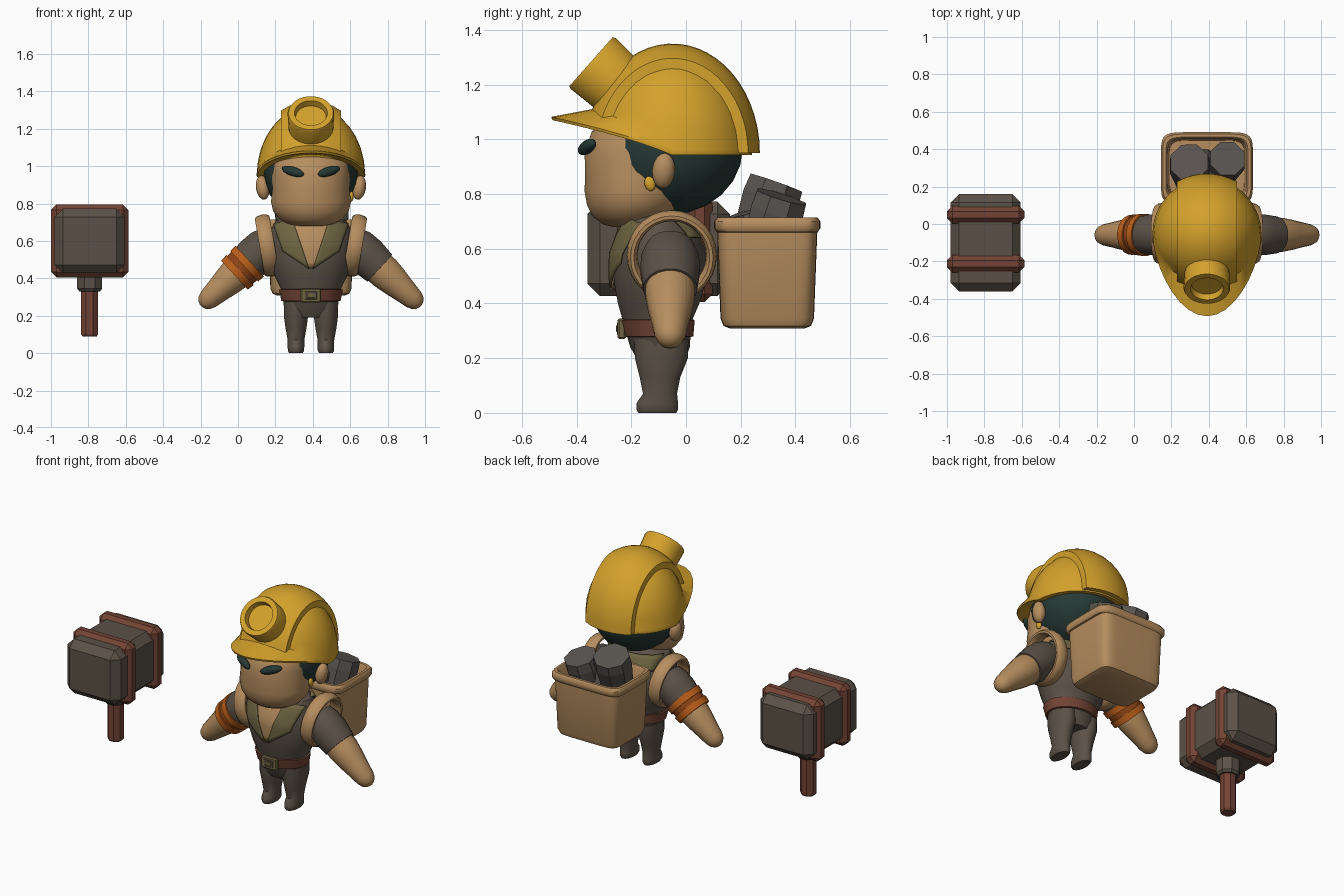
import bpy, bmesh, math
from mathutils import Matrix, Vector

if "Cube" in bpy.data.objects:
    bpy.data.objects.remove(bpy.data.objects["Cube"])

CX = 0.39  # centre line of the figure


def material(name, rgb):
    m = bpy.data.materials.new(name)
    m.diffuse_color = (*rgb, 1)
    m.use_nodes = True
    m.node_tree.nodes["Principled BSDF"].inputs["Base Color"].default_value = m.diffuse_color
    return m


YELLOW = material("helmet yellow", (0.66, 0.36, 0.025))
SKIN = material("tan", (0.47, 0.27, 0.115))
BROWN = material("dark brown", (0.105, 0.083, 0.063))
MAROON = material("reddish brown", (0.17, 0.057, 0.035))
HAIR = material("dark green", (0.02, 0.042, 0.036))
OLIVE = material("olive", (0.16, 0.13, 0.055))
ORANGE = material("orange", (0.50, 0.115, 0.01))
RUST = material("rust", (0.28, 0.06, 0.008))
STONE = material("stone", (0.10, 0.088, 0.08))


def finish(name, bm, mat, smooth=35, M=None):
    if M is not None:
        bm.transform(M)
    bmesh.ops.recalc_face_normals(bm, faces=bm.faces[:])
    me = bpy.data.meshes.new(name)
    bm.to_mesh(me)
    bm.free()
    me.materials.append(mat)
    ob = bpy.data.objects.new(name, me)
    bpy.context.collection.objects.link(ob)
    if smooth:
        bpy.ops.object.select_all(action='DESELECT')
        ob.select_set(True)
        bpy.context.view_layer.objects.active = ob
        bpy.ops.object.shade_smooth_by_angle(angle=math.radians(smooth))
    return ob


def skin_rows(bm, rows, closed=True, caps=True):
    """Bridge rows of points with quads."""
    vs = [[bm.verts.new(p) for p in r] for r in rows]
    n = len(vs[0])
    for a, b in zip(vs, vs[1:]):
        for i in range(n if closed else n - 1):
            j = (i + 1) % n
            bm.faces.new((a[i], a[j], b[j], b[i]))
    if caps:
        bm.faces.new(vs[0])
        bm.faces.new(vs[-1])


def loft(name, rings, mat, n=24, M=None, p=2, smooth=35):
    """Rings are (z, cx, cy, rx, ry); p above 2 squares the section."""
    def pw(v):
        return math.copysign(abs(v) ** (2 / p), v)
    bm = bmesh.new()
    skin_rows(bm, [[(cx + rx * pw(math.cos((i + .5) * math.tau / n)),
                     cy + ry * pw(math.sin((i + .5) * math.tau / n)), z)
                    for i in range(n)] for z, cx, cy, rx, ry in rings])
    return finish(name, bm, mat, smooth, M)


def ball(name, loc, size, mat, rot=(0, 0, 0), seg=24):
    bm = bmesh.new()
    bmesh.ops.create_uvsphere(bm, u_segments=seg, v_segments=seg // 2, radius=1)
    R = Matrix.Rotation(rot[2], 4, 'Z') @ Matrix.Rotation(rot[1], 4, 'Y') @ Matrix.Rotation(rot[0], 4, 'X')
    return finish(name, bm, mat, 60, Matrix.Translation(loc) @ R @ Matrix.Diagonal((*size, 1)))


def box(name, loc, size, mat, bevel):
    bm = bmesh.new()
    bmesh.ops.create_cube(bm, size=1)
    bm.transform(Matrix.Translation(loc) @ Matrix.Diagonal((*size, 1)))
    bmesh.ops.bevel(bm, geom=bm.edges[:], offset=bevel, segments=1, affect='EDGES')
    return finish(name, bm, mat, 0)


# Torso, belt and buckle
TORSO = [(.19, -.09, .11, .085), (.24, -.095, .145, .11), (.33, -.105, .155, .125),
         (.40, -.10, .19, .15), (.48, -.095, .22, .17), (.58, -.095, .225, .175),
         (.66, -.10, .215, .145), (.71, -.10, .19, .12), (.74, -.10, .12, .08)]
loft("torso", [(z, CX, c, a, b) for z, c, a, b in TORSO], BROWN)
loft("belt", [(.275, CX, -.1, .14, .11), (.28, CX, -.1, .16, .128),
              (.34, CX, -.105, .172, .138), (.345, CX, -.105, .14, .11)], MAROON)
box("buckle", (CX, -.235, .308), (.11, .03, .075), OLIVE, .006)
box("buckle_slot", (CX, -.249, .308), (.065, .008, .042), BROWN, .002)
box("buckle_pin", (CX, -.252, .308), (.04, .008, .024), OLIVE, .002)


def cloth(name, quad, mat, off, front=True):
    """Thin four-cornered cloth panel wrapped on the torso."""
    a, b, c, d = [Vector(q) for q in quad]
    N, rows = 8, []
    for i in range(N + 1):
        row = []
        for j in range(N + 1):
            u, v = i / N, j / N
            x, z = a.lerp(b, u).lerp(d.lerp(c, u), v)
            for lo, hi in zip(TORSO, TORSO[1:]):
                if lo[0] <= z <= hi[0]:
                    t = (z - lo[0]) / (hi[0] - lo[0])
                    cy, rx, ry = [lo[k] + (hi[k] - lo[k]) * t for k in (1, 2, 3)]
            k = max(-.99, min(.99, x / (rx + off)))
            y = (ry + off) * math.sqrt(1 - k * k)
            row.append((CX + k * (rx + off), cy - y if front else cy + y, z))
        rows.append(row)
    bm = bmesh.new()
    skin_rows(bm, rows, closed=False, caps=False)
    ob = finish(name, bm, mat, 35)
    mod = ob.modifiers.new("thickness", 'SOLIDIFY')
    mod.thickness, mod.offset = .008, 0


cloth("open_chest", [(-.12, .72), (.12, .72), (.012, .455), (-.012, .455)], SKIN, .006)
for s in (-1, 1):
    cloth("lapel", [(s * .10, .72), (s * .20, .69), (s * .15, .545), (s * .01, .45)], OLIVE, .014)
cloth("back_collar", [(-.19, .72), (.19, .72), (.17, .64), (-.17, .64)], OLIVE, .012, False)

# Limbs, ears, eyes and carrying straps, once per side
for s in (-1, 1):
    x = CX + s * .08
    loft("leg", [(0, x, -.105, .036, .07), (.012, x, -.105, .044, .077), (.035, x, -.105, .045, .077),
                 (.07, x, -.095, .045, .063), (.13, x, -.095, .056, .075),
                 (.2, x, -.09, .066, .098), (.27, x, -.09, .066, .1)], BROWN, 20)
    axis = Vector((s * .375, 0, -.345))
    A = Matrix.Translation((CX + s * .21, -.058, .60)) @ axis.to_track_quat('Z', 'Y').to_matrix().to_4x4()

    def limb(name, rs, mat):
        loft(name, [(t, 0, 0, r, r) for t, r in rs], mat, 20, A)
    limb("sleeve", [(0, .09), (.05, .107), (.12, .11), (.215, .099), (.216, .08)], BROWN)
    limb("forearm", [(.19, .09), (.25, .092), (.32, .082), (.4, .067), (.46, .057),
                     (.49, .045), (.506, .028), (.513, .01)], SKIN)
    if s < 0:
        limb("armband_core", [(.16, .105), (.27, .1)], RUST)
        limb("armband_upper", [(.16, .09), (.16, .114), (.2, .112), (.2, .09)], ORANGE)
        limb("armband_lower", [(.23, .09), (.23, .11), (.27, .106), (.27, .09)], ORANGE)

    bm = bmesh.new()
    sect = [(math.cos(k * math.tau / 10), math.sin(k * math.tau / 10)) for k in range(10)]
    rows = [[(.042 * q, (.145 + .02 * c) * math.cos(a), (.148 + .02 * c) * math.sin(a))
             for c, q in sect] for a in [i * math.tau / 28 for i in range(29)]]
    skin_rows(bm, rows, caps=False)
    bmesh.ops.remove_doubles(bm, verts=bm.verts[:], dist=1e-5)
    finish("shoulder_strap", bm, SKIN, 50,
           Matrix.Translation((CX + s * .235, -.052, .575)) @ Matrix.Rotation(s * .17, 4, 'Y'))
    ball("ear", (CX + s * .258, -.082, .885), (.036, .042, .066), SKIN, (-.1, s * .15, 0), 16)
    ball("eye", (CX + s * .097, -.362, .972), (.068, .022, .025), HAIR, (0, -s * .27, s * .42), 16)

# Head
loft("head", [(.68, CX, -.21, .07, .06), (.69, CX, -.205, .12, .10), (.715, CX, -.195, .167, .145),
              (.76, CX, -.185, .204, .178), (.81, CX, -.18, .215, .192), (.88, CX, -.18, .207, .19),
              (.95, CX, -.18, .21, .192), (1.03, CX, -.17, .2, .175), (1.1, CX, -.14, .15, .11)], SKIN, 28)
ball("hair", (CX, -.06, .97), (.255, .268, .245), HAIR)
ball("earring", (.607, -.132, .838), (.012, .02, .028), YELLOW, (.3, 0, 0), 12)

# Helmet shell with brim
HZ, HY, N = .95, -.05, 36
cols = []
for i in range(N):
    a = i * math.tau / N
    sn, c = math.sin(a), math.cos(a)
    w = max(0, c)

    def pt(rx, ry, z):
        return (CX + rx * sn, HY - ry * c, z)
    e0 = math.asin((.012 + .155 * w) / .37)
    col = [pt(.2, .22, .96 + .11 * w), pt(.255, .26, .948 + .10 * w),
           pt(.288, .29 + .148 * w, .942 + .128 * w), pt(.291, .293 + .15 * w, .952 + .13 * w)]
    for k in range(9):
        e = e0 + (math.pi / 2 - .03 - e0) * k / 8
        col.append(pt(.29 * math.cos(e), .29 * math.cos(e), HZ + .37 * math.sin(e)))
    cols.append(col)
bm = bmesh.new()
skin_rows(bm, list(zip(*cols)))
finish("helmet", bm, YELLOW, 40)

# Raised band over the helmet
rows = []
for i in range(25):
    t = .36 + (math.pi - .36) * i / 24
    section = [(-.16, .24, .305)] + [(-.16 + .04 * j, .32, .40) for j in range(9)] + [(.16, .24, .305)]
    row = []
    for j, (x, ry, rz) in enumerate(section):
        f = 1 if j in (0, 10) else math.sqrt(1 - (x / .32) ** 2)
        row.append((CX + x, HY - ry * f * math.cos(t), HZ + rz * f * math.sin(t)))
    rows.append(row)
bm = bmesh.new()
skin_rows(bm, rows)
finish("helmet_band", bm, YELLOW, 40)

# Headlamp with a recessed face
L = Matrix.Translation((CX, -.347, 1.284)) @ Vector((0, -.75, .665)).to_track_quat('Z', 'Y').to_matrix().to_4x4()
loft("headlamp", [(z, 0, 0, r, r) for z, r in
                  [(-.15, .118), (-.01, .125), (0, .12), (0, .088), (-.035, .082)]], YELLOW, 28, L)

# Basket and the stones in it
loft("basket", [(z, CX, .297, rx, ry) for z, rx, ry in
                [(.308, .18, .135), (.318, .205, .16), (.345, .217, .171), (.66, .228, .183),
                 (.662, .238, .186), (.675, .246, .194), (.7, .246, .194), (.714, .236, .184),
                 (.714, .22, .168), (.7, .21, .158), (.45, .2, .15)]], SKIN, 48, None, 7, 40)
for x, y, z, r, tx, ty in ((.295, .33, .84, .108, -.34, -.05), (.5, .35, .79, .1, -.3, .12),
                           (.40, .24, .74, .09, .3, .1)):
    S = Matrix.Translation((x, y, z)) @ Matrix.Rotation(tx, 4, 'X') @ Matrix.Rotation(ty, 4, 'Y')
    loft("stone", [(-.32, 0, 0, r * .8, r * .8), (-.06, 0, 0, r * 1.05, r * 1.05),
                   (0, 0, 0, r, r)], STONE, 8, S, 2, 0)

# Hammer
HX, MY = -.793, -.1
box("hammer_head", (HX, MY, .60), (.375, .52, .345), BROWN, .045)
for y in (-.212, .05):
    box("hammer_band", (HX, y, .60), (.415, .095, .39), MAROON, .03)
loft("hammer_collar", [(.33, HX, MY, .06, .06), (.345, HX, MY, .072, .072),
                       (.43, HX, MY, .072, .072)], BROWN, 8, None, 2, 0)
loft("hammer_handle", [(.088, HX, MY, .04, .04), (.1, HX, MY, .049, .049),
                       (.34, HX, MY, .049, .049)], MAROON, 8, None, 2, 0)
